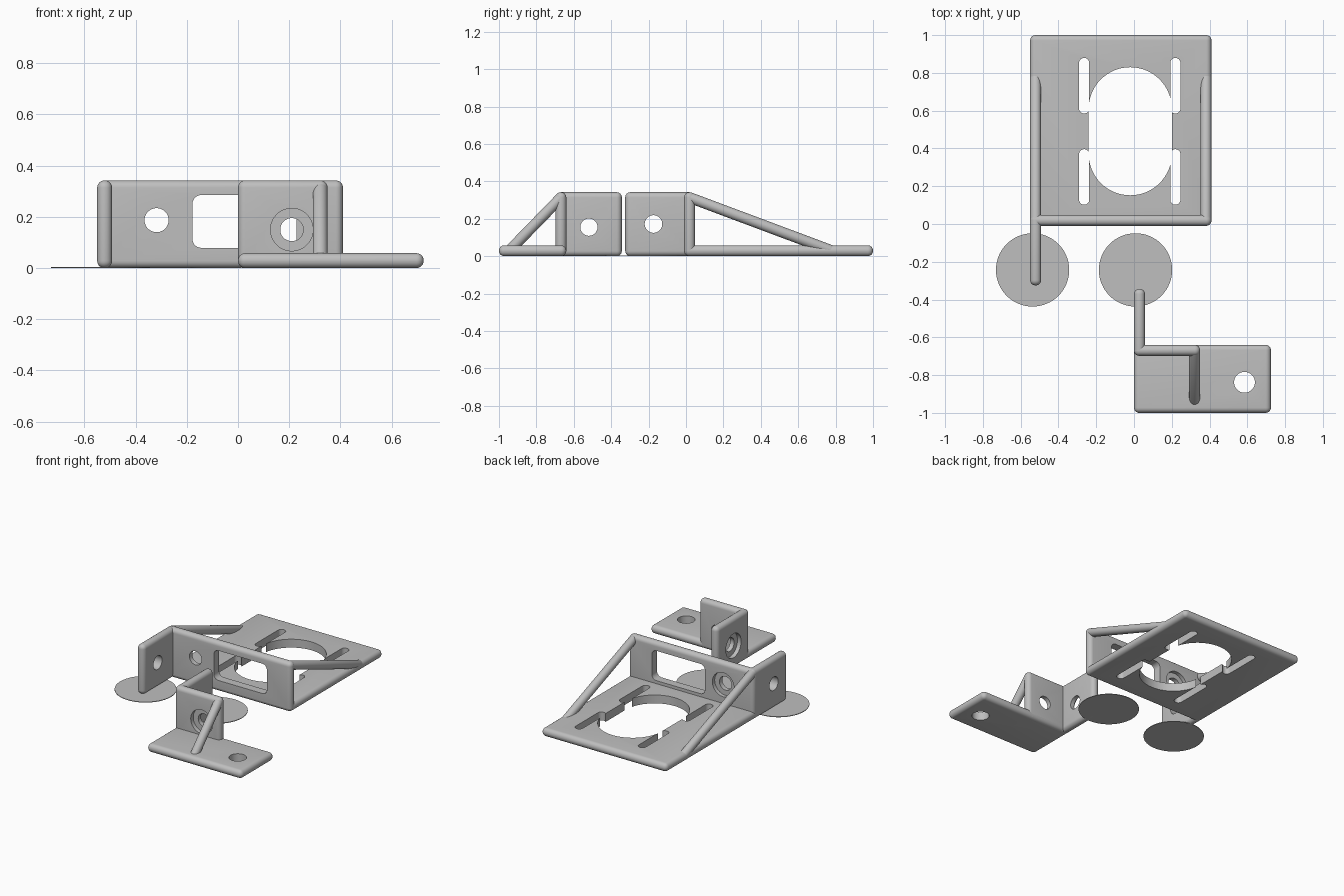
import bpy, bmesh, math
from mathutils import Vector

if "Cube" in bpy.data.objects:
    bpy.data.objects.remove(bpy.data.objects["Cube"], do_unlink=True)

grey = bpy.data.materials.new("light_grey")
grey.use_nodes = True
grey.diffuse_color = (0.52, 0.52, 0.52, 1)
grey.node_tree.nodes["Principled BSDF"].inputs["Base Color"].default_value = (0.52, 0.52, 0.52, 1)

T = 0.058          # plate thickness
R = T / 2          # rounded edge radius


def make(name, bm):
    bmesh.ops.recalc_face_normals(bm, faces=bm.faces)
    mesh = bpy.data.meshes.new(name)
    bm.to_mesh(mesh)
    bm.free()
    mesh.materials.append(grey)
    obj = bpy.data.objects.new(name, mesh)
    bpy.context.collection.objects.link(obj)
    return obj


def smooth(obj):
    obj.data.shade_smooth()
    obj.data.set_sharp_from_angle(angle=math.radians(35))


def prism(name, axis, u, v, half_u, half_v, radius, low, high, steps=16):
    """Rounded rectangle, slot or circle extruded along an axis."""
    bm = bmesh.new()
    corners = [(1, 1), (-1, 1), (-1, -1), (1, -1)]
    points = []
    for k, (su, sv) in enumerate(corners):
        for i in range(steps + 1):
            a = (k + i / steps) * math.pi / 2
            pu = u + su * (half_u - radius) + radius * math.cos(a)
            pv = v + sv * (half_v - radius) + radius * math.sin(a)
            points.append({"x": (low, pu, pv), "y": (pu, low, pv), "z": (pu, pv, low)}[axis])
    verts = [bm.verts.new(p) for p in points]
    bmesh.ops.remove_doubles(bm, verts=verts, dist=1e-5)
    face = bm.faces.new([w for w in verts if w.is_valid])
    grown = bmesh.ops.extrude_face_region(bm, geom=[face])["geom"]
    step = Vector([(high - low) * (axis == c) for c in "xyz"])
    bmesh.ops.translate(bm, vec=step, verts=[g for g in grown if isinstance(g, bmesh.types.BMVert)])
    return make(name, bm)


def plate(name, low, high, cuts=()):
    """Plate with fully rounded edges and a list of cut-outs."""
    low, high = Vector(low), Vector(high)
    bm = bmesh.new()
    bmesh.ops.create_cube(bm, size=1)
    for w in bm.verts:
        w.co = [(a + b) / 2 + c * (b - a) for a, b, c in zip(low, high, w.co)]
    bmesh.ops.bevel(bm, geom=bm.edges[:], offset=R - 0.001, segments=6, profile=0.5, affect="EDGES")
    obj = make(name, bm)
    for args in cuts:
        cutter = prism("cutter", *args)
        cutter.hide_render = True
        mod = obj.modifiers.new("cut", "BOOLEAN")
        mod.operation, mod.solver, mod.object = "DIFFERENCE", "EXACT", cutter
        dg = bpy.context.evaluated_depsgraph_get()
        mesh = bpy.data.meshes.new_from_object(obj.evaluated_get(dg))
        obj.modifiers.clear()
        obj.data = mesh
        bpy.data.objects.remove(cutter, do_unlink=True)
    smooth(obj)
    return obj


def hole(axis, u, v, r, low=-2, high=2):
    return (axis, u, v, r, r, r, low, high)


def strut(name, start, end):
    """Round bar with ball ends."""
    start, end = Vector(start), Vector(end)
    bm = bmesh.new()
    bmesh.ops.create_uvsphere(bm, u_segments=24, v_segments=13, radius=R)
    turn = (end - start).to_track_quat("Z", "Y")
    for w in bm.verts:
        w.co = turn @ w.co + (end if w.co.z > 0 else start)
    smooth(make(name, bm))


# Large bracket: base with central opening and four mounting slots
slots = [("z", x, y, 0.027, 0.147, 0.0269, -1, 1) for x in (-0.264, 0.219) for y in (0.249, 0.732)]
opening = ("z", -0.02, 0.491, 0.22, 0.339, 0.22, -1, 1)
plate("large_base", (-0.55, -0.01, 0), (0.41, 1, T), [opening] + slots)

# Large bracket: upright wall with window and counterbored hole, plus side wing
plate("large_wall", (-0.55, -0.01, 0), (0.41, T - 0.01, 0.342), [
    ("y", 0.025, 0.182, 0.203, 0.103, 0.035, -1, 1),
    hole("y", -0.318, 0.187, 0.047),
    hole("y", -0.318, 0.187, 0.083, 0.022, 1)])
plate("large_wing", (-0.55, -0.325, 0), (T - 0.55, T - 0.01, 0.342),
      [hole("x", -0.174, 0.172, 0.047)])
for side, x in (("right", -0.55 + R), ("left", 0.41 - R)):
    strut("large_strut_" + side, (x, 0.02, 0.313), (x, 0.78, R))

# Small bracket: base, upright wall, side wing and strut
plate("small_base", (0, -1, 0), (0.725, -0.64, T), [hole("z", 0.585, -0.838, 0.055)])
plate("small_wall", (0, -0.64 - T, 0), (0.35, -0.64, 0.342), [
    hole("y", 0.21, 0.15, 0.045),
    hole("y", 0.21, 0.15, 0.083, -1, -0.67)])
plate("small_wing", (0, -0.64 - T, 0), (T, -0.343, 0.342), [
    hole("x", -0.519, 0.155, 0.046),
    hole("x", -0.519, 0.155, 0.083, -1, 0.028)])
strut("small_strut", (0.35 - R, -0.64 - R, 0.313), (0.35 - R, -0.93, 0.045))

# Thin floor discs
for name, x in (("right_disc", -0.537), ("left_disc", 0.008)):
    prism(name, "z", x, -0.243, 0.194, 0.194, 0.194, 0, 0.004)
